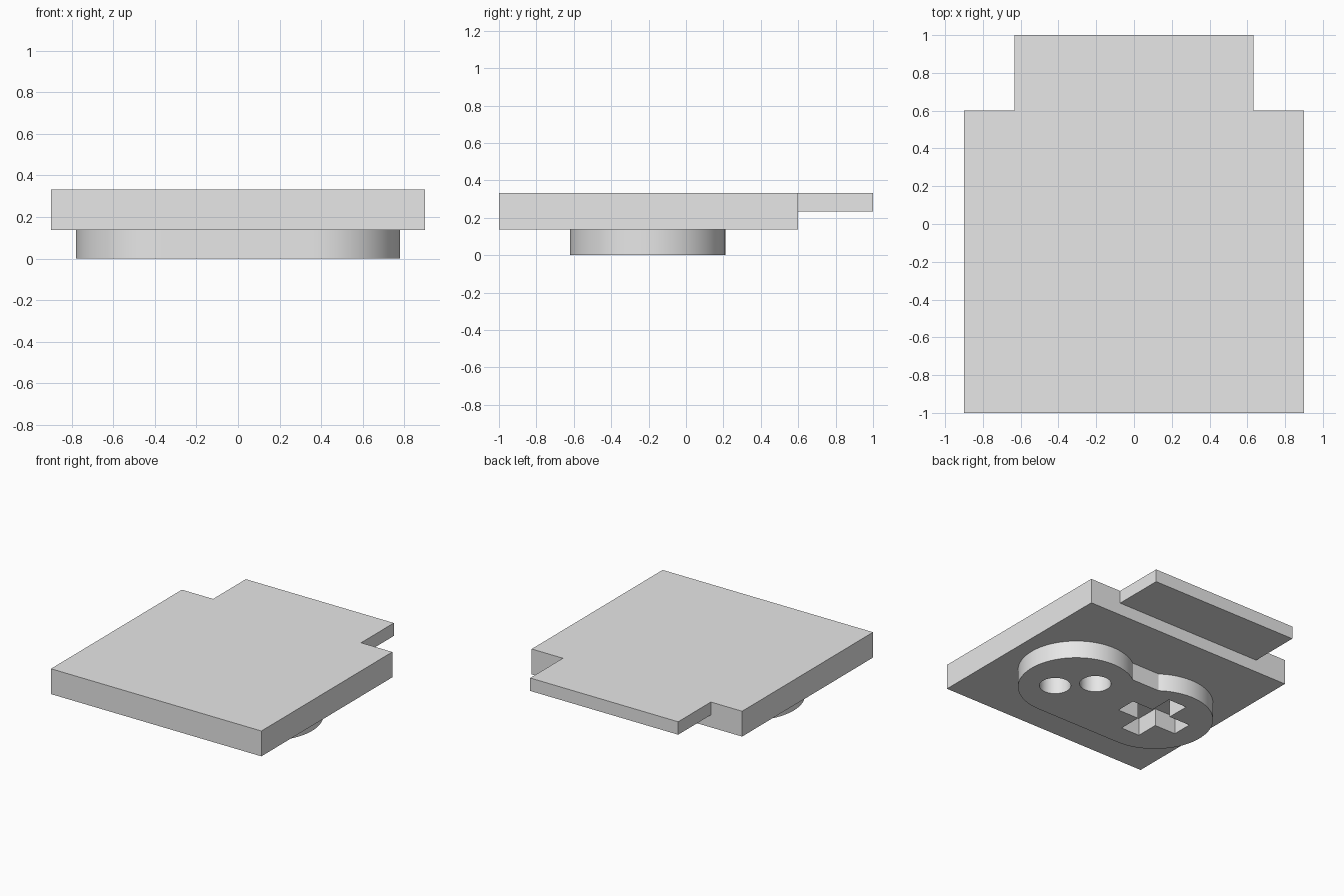
import bpy
import bmesh
from math import sin, cos, pi, asin
from mathutils import Vector

cube = bpy.data.objects.get("Cube")
if cube:
    bpy.data.objects.remove(cube, do_unlink=True)

grey = bpy.data.materials.new("light grey")
grey.use_nodes = True
grey.diffuse_color = (0.8, 0.8, 0.8, 1)
grey.node_tree.nodes["Principled BSDF"].inputs["Base Color"].default_value = (0.8, 0.8, 0.8, 1)

PAD_TOP, TAB_BOTTOM, TOP = 0.137, 0.233, 0.333
HALF_X, FRONT, BACK = 0.9, -1.0, 0.6
TAB_X, TAB_LENGTH = 0.633, 0.4


def add_object(name, mesh):
    obj = bpy.data.objects.new(name, mesh)
    bpy.context.scene.collection.objects.link(obj)
    mesh.materials.clear()
    mesh.materials.append(grey)
    return obj


def arc(cx, cy, r, start, end, steps):
    """Points along an arc, both ends included."""
    angles = [start + (end - start) * i / steps for i in range(steps + 1)]
    return [(cx + r * cos(a), cy + r * sin(a)) for a in angles]


# Base plate: a slab whose upper back middle is pulled out into a tab
bm = bmesh.new()
bmesh.ops.create_cube(bm, size=1)
bmesh.ops.scale(bm, vec=(2 * HALF_X, BACK - FRONT, TOP - PAD_TOP), verts=bm.verts)
bmesh.ops.translate(bm, vec=(0, (BACK + FRONT) / 2, (TOP + PAD_TOP) / 2), verts=bm.verts)
for point, normal in (((TAB_X, 0, 0), (1, 0, 0)), ((-TAB_X, 0, 0), (1, 0, 0)),
                      ((0, 0, TAB_BOTTOM), (0, 0, 1))):
    bmesh.ops.bisect_plane(bm, geom=bm.verts[:] + bm.edges[:] + bm.faces[:],
                           plane_co=point, plane_no=normal)
root = [f for f in bm.faces if f.normal.y > 0.9
        and abs(f.calc_center_median().x) < TAB_X
        and f.calc_center_median().z > TAB_BOTTOM]
tab = bmesh.ops.extrude_face_region(bm, geom=root)
bmesh.ops.translate(bm, vec=(0, TAB_LENGTH, 0),
                    verts=[g for g in tab["geom"] if isinstance(g, bmesh.types.BMVert)])
bmesh.ops.delete(bm, geom=[f for f in root if f.is_valid], context="FACES_ONLY")
bmesh.ops.dissolve_limit(bm, angle_limit=0.01, verts=bm.verts[:], edges=bm.edges[:])
bmesh.ops.recalc_face_normals(bm, faces=bm.faces[:])
plate_mesh = bpy.data.meshes.new("base_plate")
bm.to_mesh(plate_mesh)
bm.free()
add_object("base_plate", plate_mesh)

# Gamepad outline: two round lobes, straight front edge, notched back edge
LOBE_X, LOBE_Y, LOBE_R, NOTCH_Y = 0.365, -0.205, 0.415, 0.13
notch_angle = pi - asin((NOTCH_Y - LOBE_Y) / LOBE_R)
lobe = arc(LOBE_X, LOBE_Y, LOBE_R, notch_angle, -pi / 2, 72)
outline = lobe + [(-x, y) for x, y in reversed(lobe)]

# Two round button holes
holes = [arc(x, y, 0.112, 0, 2 * pi, 48)[:-1] for x, y in ((0.49, -0.29), (0.288, -0.085))]

# Cross-shaped hole
CROSS = Vector((-0.34, -0.185))
w, l = 0.08, 0.262
arm = [Vector((l, -w)), Vector((l, w)), Vector((w, w))]
cross = []
for quarter in range(4):
    for p in arm:
        cross.append(tuple(CROSS + p))
    arm = [Vector((-p.y, p.x)) for p in arm]
holes.append(cross)

# Gamepad relief: filled outline with holes, given thickness
curve = bpy.data.curves.new("gamepad_profile", "CURVE")
curve.dimensions = "2D"
curve.fill_mode = "BOTH"
curve.extrude = PAD_TOP / 2
for points in [outline] + holes:
    spline = curve.splines.new("POLY")
    spline.points.add(len(points) - 1)
    for target, (x, y) in zip(spline.points, points):
        target.co = (x, y, 0, 1)
    spline.use_cyclic_u = True
profile = bpy.data.objects.new("gamepad_profile", curve)
bpy.context.scene.collection.objects.link(profile)
graph = bpy.context.evaluated_depsgraph_get()
pad_mesh = bpy.data.meshes.new_from_object(profile.evaluated_get(graph))
bpy.data.objects.remove(profile, do_unlink=True)

bm = bmesh.new()
bm.from_mesh(pad_mesh)
bmesh.ops.remove_doubles(bm, verts=bm.verts[:], dist=0.0001)
bmesh.ops.recalc_face_normals(bm, faces=bm.faces[:])
bmesh.ops.translate(bm, vec=(0, 0, PAD_TOP / 2), verts=bm.verts)
# The side against the plate stays open
hidden = [f for f in bm.faces if all(v.co.z > PAD_TOP - 0.001 for v in f.verts)]
bmesh.ops.delete(bm, geom=hidden, context="FACES")
bm.to_mesh(pad_mesh)
bm.free()
pad = add_object("gamepad_relief", pad_mesh)

bpy.ops.object.select_all(action="DESELECT")
pad.select_set(True)
bpy.context.view_layer.objects.active = pad
bpy.ops.object.shade_smooth_by_angle(angle=pi / 6)
